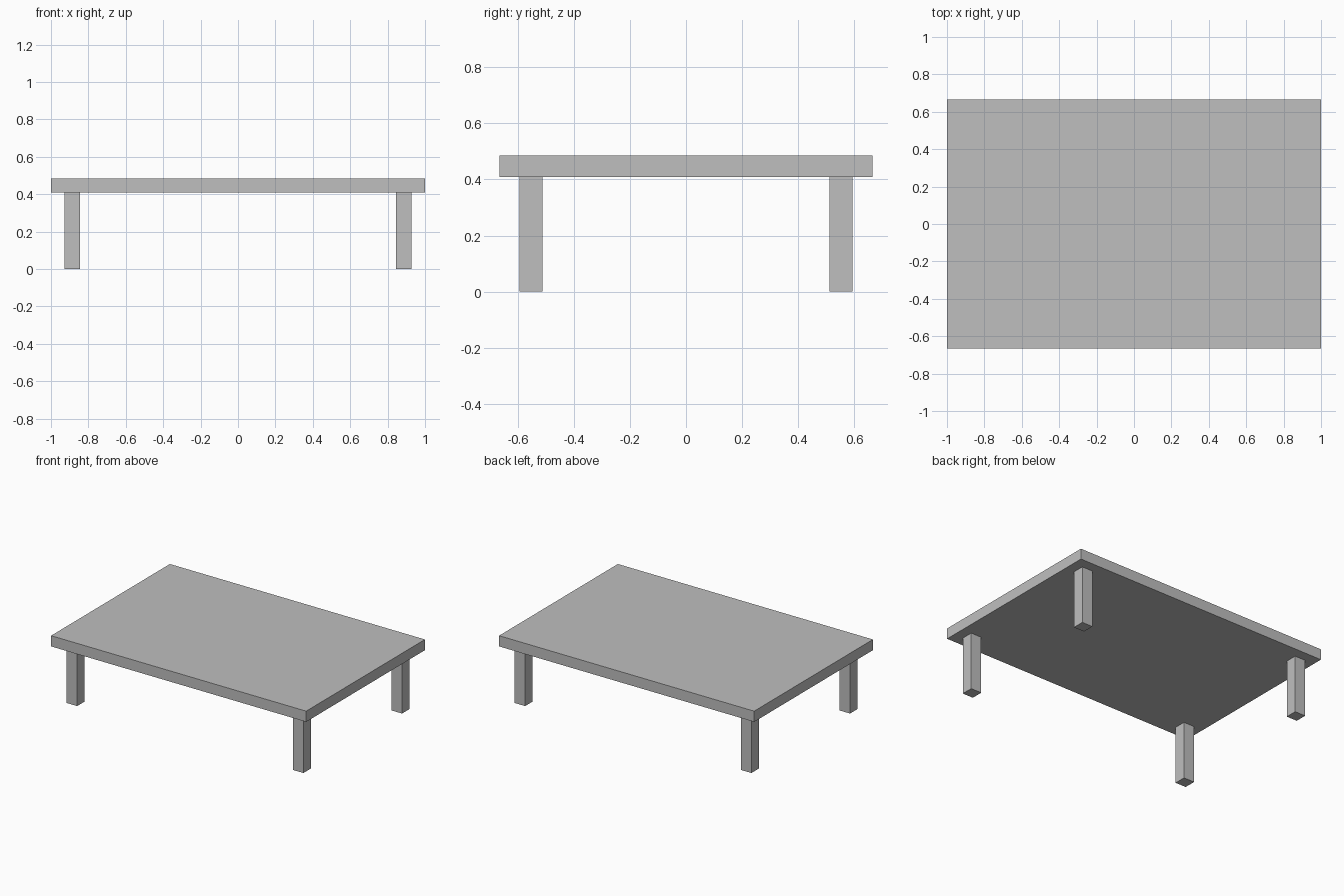
import bpy

cube = bpy.data.objects.get("Cube")
if cube:
    bpy.data.objects.remove(cube, do_unlink=True)

# Single flat grey
grey = bpy.data.materials.new("light_grey")
grey.use_nodes = True
colour = (0.52, 0.52, 0.52, 1)
grey.diffuse_color = colour
grey.node_tree.nodes["Principled BSDF"].inputs["Base Color"].default_value = colour

HEIGHT = 0.485
UNDERSIDE = 0.409
LEG_X, LEG_Y, LEG_WIDTH = 0.887, 0.552, 0.083


def box(name, x, y, bottom, top, width, depth):
    bpy.ops.mesh.primitive_cube_add(size=1, location=(x, y, (bottom + top) / 2))
    obj = bpy.context.object
    obj.name = name
    obj.scale = (width, depth, top - bottom)
    bpy.ops.object.transform_apply(location=False, rotation=False, scale=True)
    obj.data.materials.append(grey)
    return obj


# Tabletop slab
box("tabletop", 0, 0, UNDERSIDE, HEIGHT, 2, 1.33)

# Four square legs, inset from the corners
for end, sy in (("front", -1), ("back", 1)):
    for side, sx in (("left", 1), ("right", -1)):
        box(f"{end}_{side}_leg", sx * LEG_X, sy * LEG_Y, 0, UNDERSIDE,
            LEG_WIDTH, LEG_WIDTH)
